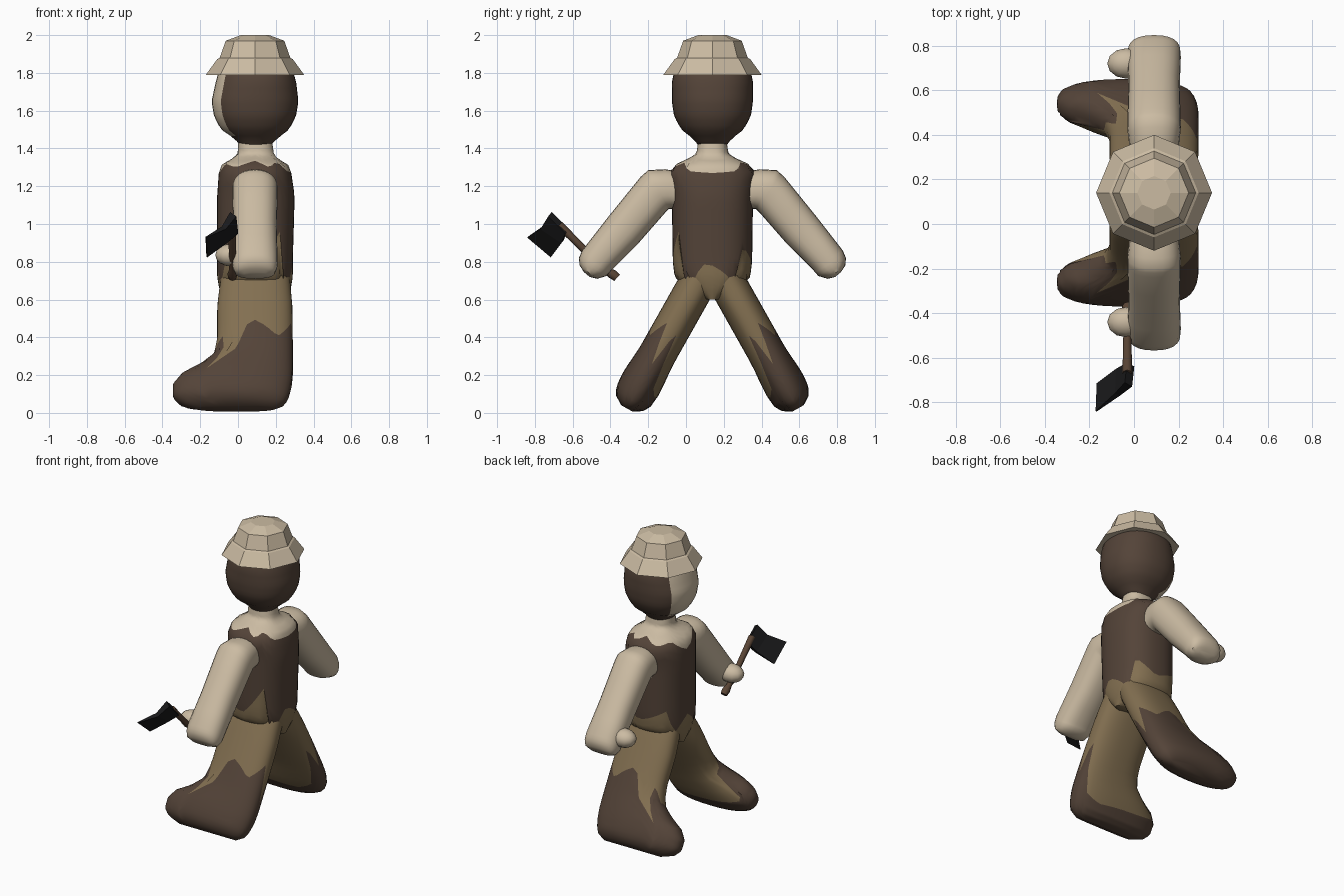
import bpy, bmesh, math

if "Cube" in bpy.data.objects:
    bpy.data.objects.remove(bpy.data.objects["Cube"])

CY = 0.14  # side-to-side centre of the body


def material(name, rgb):
    m = bpy.data.materials.new(name)
    m.diffuse_color = (*rgb, 1)
    m.use_nodes = True
    m.node_tree.nodes["Principled BSDF"].inputs["Base Color"].default_value = m.diffuse_color
    return m


SKIN = material("beige", (0.60, 0.50, 0.365))
BROWN = material("dark_brown", (0.088, 0.057, 0.040))
OLIVE = material("olive", (0.225, 0.160, 0.082))
WOOD = material("handle_wood", (0.10, 0.058, 0.035))
IRON = material("black_iron", (0.010, 0.010, 0.011))


def finish(bm, name, mats, smooth=True, mirror=False, y=CY):
    bmesh.ops.recalc_face_normals(bm, faces=bm.faces)
    me = bpy.data.meshes.new(name)
    bm.to_mesh(me)
    bm.free()
    ob = bpy.data.objects.new(name, me)
    bpy.context.collection.objects.link(ob)
    ob.location.y = y
    for m in mats:
        me.materials.append(m)
    if mirror:
        mod = ob.modifiers.new("mirror", 'MIRROR')
        mod.use_axis = (False, True, False)
    if smooth:
        bpy.ops.object.select_all(action='DESELECT')
        bpy.context.view_layer.objects.active = ob
        ob.select_set(True)
        bpy.ops.object.shade_smooth_by_angle(angle=math.radians(50))
    return ob


def sample(pairs, t):
    """Linear interpolation in rows of (t, values...)."""
    if t <= pairs[0][0]:
        return pairs[0][1:]
    for a, b in zip(pairs, pairs[1:]):
        if t <= b[0]:
            f = (t - a[0]) / (b[0] - a[0])
            return [u + (v - u) * f for u, v in zip(a[1:], b[1:])]
    return pairs[-1][1:]


def teeth(pairs):
    """Closed zigzag around a part: (degrees, position)."""
    return pairs + [(360 + pairs[0][0], pairs[0][1])]


def loft(name, keys, mats, seg=40, power=2.4, borders=(), steps=(12,),
         paint=None, **kw):
    """Skin oval rings (t, cx, rx, cy, cz, py, pz); zigzag borders split the colours."""
    bm = bmesh.new()
    rings = []
    limits = [lambda d: keys[0][0]]
    limits += [lambda d, b=b: sample(b, d)[0] for b in borders]
    limits += [lambda d: keys[-1][0]]
    bands = []
    for i, n in enumerate(steps):
        for k in range(n + (i == len(steps) - 1)):
            ring = []
            for j in range(seg):
                d = 360 * j / seg
                lo, hi = limits[i](d), limits[i + 1](d)
                cx, rx, cy, cz, py, pz = sample(keys, lo + (hi - lo) * k / n)
                c, s = (math.copysign(abs(v) ** (2 / power), v) if abs(v) > 1e-9 else 0
                        for v in (math.cos(math.radians(d)), math.sin(math.radians(d))))
                ring.append(bm.verts.new((cx + rx * c, cy + py * s, cz + pz * s)))
            rings.append(ring)
            bands.append(i)
    for r, (a, b) in enumerate(zip(rings, rings[1:])):
        for j in range(seg):
            k = (j + 1) % seg
            f = bm.faces.new((a[j], a[k], b[k], b[j]))
            f.material_index = bands[r]
            if paint:
                f.material_index = paint(360 * (j + 0.5) / seg, f.calc_center_median().z)
    bm.faces.new(rings[0]).material_index = 0
    bm.faces.new(rings[-1]).material_index = 0 if paint else bands[-1]
    return finish(bm, name, mats, **kw)


def upright(rows):
    """Level rings from (z, cx, rx, ry), listed from the top down."""
    return [(-z, cx, rx, 0, z, ry, 0) for z, cx, rx, ry in rows]


# Torso: bare neck, ragged vest, top of the trousers
collar = teeth([(0, -1.27), (30, -1.28), (50, -1.33), (75, -1.31), (90, -1.335),
                (120, -1.30), (150, -1.32), (180, -1.24), (210, -1.32), (240, -1.30),
                (270, -1.335), (290, -1.30), (310, -1.33), (330, -1.28)])
hem = teeth([(0, -.78), (35, -.68), (46, -.88), (85, -.78), (110, -.82), (135, -.86),
             (150, -.70), (180, -.80), (210, -.68), (225, -.84), (268, -.77),
             (306, -.96), (318, -.64), (352, -.79)])
loft("torso", upright([
    (1.44, .09, .09, .075), (1.37, .095, .095, .085), (1.345, .09, .12, .13),
    (1.315, .09, .175, .2), (1.27, .09, .192, .23), (1.15, .095, .205, .215),
    (.80, .09, .20, .21), (.72, .09, .20, .20), (.66, .09, .19, .14),
    (.60, .09, .17, .04)]), [SKIN, BROWN, OLIVE],
    borders=(collar, hem), steps=(8, 10, 8))

# Head: hood with an open face on the -x side
loft("head", upright([
    (1.86, .09, .17, .17), (1.80, .095, .20, .205), (1.75, .095, .213, .215),
    (1.65, .09, .23, .215), (1.57, .09, .217, .203), (1.50, .09, .18, .165),
    (1.45, .095, .11, .10), (1.41, .09, .075, .07)]), [BROWN, SKIN],
    seg=36, power=2.25, steps=(16,),
    paint=lambda d, z: int(abs(d - 180) < 40 and z > 1.47))

# Hat: faceted, eight sides
hat = [(2.0, .075), (1.97, .155), (1.88, .187), (1.873, .20), (1.79, .26)]
loft("hat", [(i, .09, r, 0, z, r, 0) for i, (z, r) in enumerate(hat)], [SKIN],
     seg=8, power=2, steps=(4,), smooth=False)

# Legs with boots: rings across a slanted axis
leg_rows = [(-.15, -.08, .27, .09), (0, -.10, .28, .10), (.1, -.11, .288, .10),
            (.3, -.11, .29, .10), (.40, -.13, .29, .10), (.47, -.21, .29, .105),
            (.52, -.30, .29, .11), (.58, -.345, .285, .112), (.65, -.345, .27, .105),
            (.69, -.31, .25, .082), (.72, -.22, .20, .035)]
leg_keys = [(s, (a + b) / 2, (b - a) / 2, -.10 - .49 * s, .65 - .87 * s, .87 * h, -.49 * h)
            for s, a, b, h in leg_rows]
boot_top = teeth([(0, .45), (15, .2), (35, .56), (60, .60), (90, .58), (150, .56),
                  (172, .40), (190, .40), (215, .31), (243, .53), (264, .22),
                  (303, .33), (342, .22)])
loft("legs", leg_keys, [OLIVE, BROWN], borders=(boot_top,), steps=(10, 16), mirror=True)

# Arms: rings spanning an outer and an inner edge point
arm_rows = [(-.14, 1.27, -.14, 1.03, .10), (-.25, 1.29, -.19, 1.08, .112),
            (-.34, 1.285, -.23, 1.08, .12), (-.38, 1.25, -.25, 1.06, .12),
            (-.55, 1.04, -.39, .90, .115), (-.69, .86, -.53, .76, .12),
            (-.707, .82, -.56, .725, .118), (-.703, .78, -.61, .71, .105),
            (-.68, .745, -.65, .72, .06)]
arm_keys = [(i, .09, r, (ya + yb) / 2, (za + zb) / 2, (yb - ya) / 2, (zb - za) / 2)
            for i, (ya, za, yb, zb, r) in enumerate(arm_rows)]
loft("arms", arm_keys, [SKIN], seg=24, steps=(16,), mirror=True)

# Thumbs
bm = bmesh.new()
bmesh.ops.create_uvsphere(bm, u_segments=12, v_segments=8, radius=1)
for v in bm.verts:
    v.co = (-.035 + .085 * v.co.x, -.58 + .068 * v.co.y, .835 + .06 * v.co.z)
finish(bm, "thumbs", [SKIN], mirror=True)

# Axe handle, slightly curved with a knob at the end
path = [(-.365, .715, .022), (-.39, .735, .026), (-.42, .755, .018), (-.50, .825, .018),
        (-.59, .915, .020), (-.67, .995, .022)]
loft("axe_handle", [(i, -.03, r, y, z, .68 * r, .73 * r)
                    for i, (y, z, r) in enumerate(path)], [WOOD],
     seg=8, power=2, steps=(5,), y=0)

# Axe head: cutting edge, waist, poll; each pair thickened along the blade normal
stations = [((-.17, -.84, .93), (-.165, -.715, .825), .003),
            ((-.075, -.765, .98), (-.07, -.655, .905), .014),
            ((-.025, -.72, 1.052), (-.015, -.63, .96), .022)]
normal = (.743, -.42, -.52)
bm = bmesh.new()
rings = []
for a, b, h in stations:
    rings.append([bm.verts.new([p[i] + normal[i] * h * s for i in range(3)])
                  for p, s in ((a, 1), (b, 1), (b, -1), (a, -1))])
for r, q in zip(rings, rings[1:]):
    for j in range(4):
        bm.faces.new((r[j], r[(j + 1) % 4], q[(j + 1) % 4], q[j]))
bm.faces.new(rings[0])
bm.faces.new(rings[-1])
finish(bm, "axe_head", [IRON], smooth=False, y=0)
